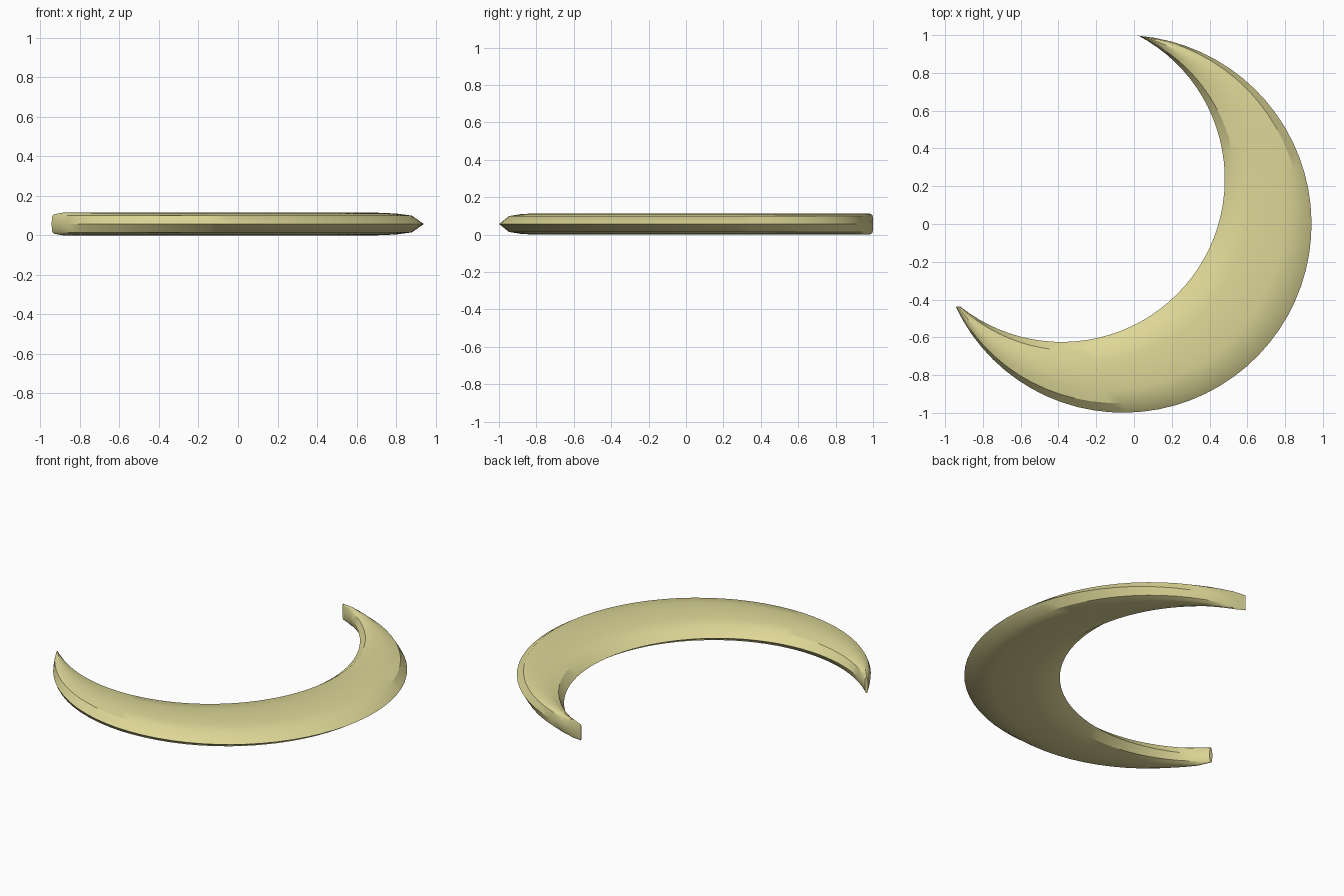
import bpy, bmesh
from math import radians, cos, sin
from mathutils import Vector

if "Cube" in bpy.data.objects:
    bpy.data.objects.remove(bpy.data.objects["Cube"])

N = 48            # segments along the crescent
H = 0.057         # half thickness
# cross-section: (fraction from outer rim to inner rim, height fraction)
TOP = [(0, 0), (0.13, 0.74), (0.3, 0.93), (0.5, 1), (0.7, 0.93), (0.87, 0.74), (1, 0)]
SECTION = TOP + [(u, -h) for u, h in TOP[-2:0:-1]]


def arc(cx, cy, r, a):
    a = radians(a)
    return Vector((cx + r * cos(a), cy + r * sin(a), 0))


def lerp(a, b, t):
    return a + (b - a) * t


mat = bpy.data.materials.new("pale_yellow")
mat.diffuse_color = (0.73, 0.68, 0.31, 1)
mat.use_nodes = True
mat.node_tree.nodes["Principled BSDF"].inputs["Base Color"].default_value = mat.diffuse_color

# crescent body: lens section swept between the outer and inner arcs
bm = bmesh.new()
rings = []
for i in range(N + 1):
    t = i / N
    outer = arc(-0.06, 0, 1 - 0.014 * t ** 8, lerp(85.4, -153.6, t))
    inner = arc(-0.38, 0.24, lerp(0.858, 0.866, t), lerp(62.2, -128.6, t))
    tip = 0.85 if i in (0, N) else 1      # slightly rounded blunt tips
    ring = []
    for u, h in SECTION:
        p = outer.lerp(inner, u)
        p.z = H + H * h * tip
        ring.append(bm.verts.new(p))
    rings.append(ring)
n = len(SECTION)
for a, b in zip(rings, rings[1:]):
    for j in range(n):
        k = (j + 1) % n
        bm.faces.new((a[j], a[k], b[k], b[j]))
bm.faces.new(rings[0])
bm.faces.new(rings[-1][::-1])
bmesh.ops.recalc_face_normals(bm, faces=bm.faces[:])

me = bpy.data.meshes.new("crescent")
bm.to_mesh(me)
bm.free()
me.materials.append(mat)
ob = bpy.data.objects.new("crescent", me)
bpy.context.collection.objects.link(ob)
bpy.context.view_layer.objects.active = ob
ob.select_set(True)
bpy.ops.object.shade_smooth_by_angle(angle=radians(30))
